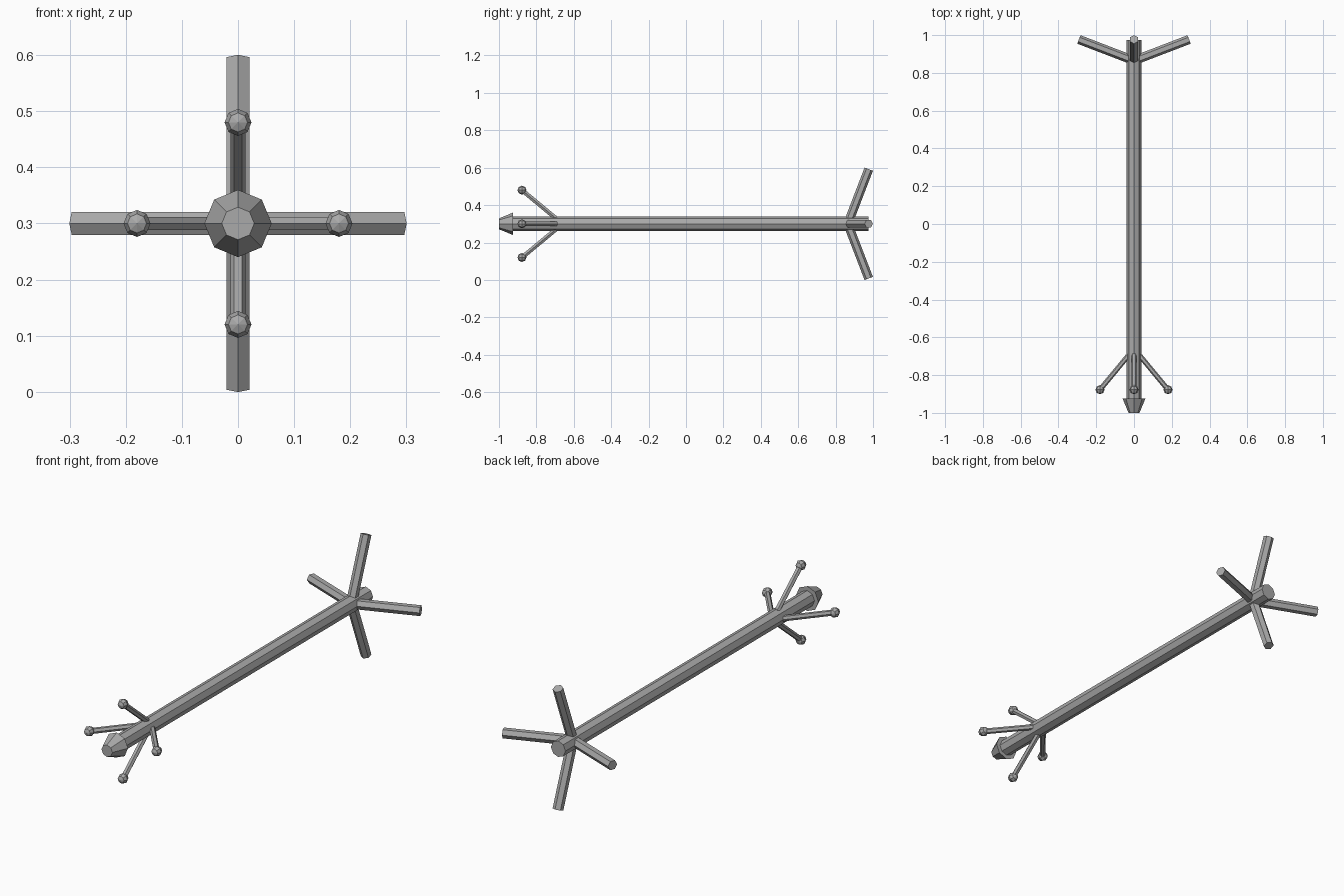
import bpy
import bmesh
from math import cos, sin, pi
from mathutils import Matrix, Vector

old = bpy.data.objects.get("Cube")
if old:
    bpy.data.objects.remove(old, do_unlink=True)

AXIS_Z = 0.3

# Single grey metal
metal = bpy.data.materials.new("grey_metal")
metal.use_nodes = True
GREY = (0.4, 0.4, 0.4, 1)
metal.diffuse_color = GREY
metal.node_tree.nodes["Principled BSDF"].inputs["Base Color"].default_value = GREY


def finish(name, bm):
    bmesh.ops.recalc_face_normals(bm, faces=bm.faces)
    mesh = bpy.data.meshes.new(name)
    bm.to_mesh(mesh)
    bm.free()
    mesh.materials.append(metal)
    obj = bpy.data.objects.new(name, mesh)
    bpy.context.collection.objects.link(obj)


def rod(name, start, end, r1, r2, sides, corner):
    """Flat-sided rod or cone whose first corner points along 'corner'."""
    axis = (end - start).normalized()
    u = (corner - axis * corner.dot(axis)).normalized()
    v = axis.cross(u)
    bm = bmesh.new()
    rings = []
    for centre, r in ((start, r1), (end, r2)):
        angles = [2 * pi * i / sides for i in range(sides)]
        rings.append([bm.verts.new(centre + (u * cos(a) + v * sin(a)) * r) for a in angles])
    for ring in rings:
        bm.faces.new(ring)
    for i in range(sides):
        j = (i + 1) % sides
        bm.faces.new((rings[0][i], rings[0][j], rings[1][j], rings[1][i]))
    finish(name, bm)


def ball(name, centre, radius):
    """Faceted ball with its poles along y."""
    bm = bmesh.new()
    turn = Matrix.Translation(centre) @ Matrix.Rotation(pi / 2, 4, "X")
    bmesh.ops.create_uvsphere(bm, u_segments=8, v_segments=4, radius=radius, matrix=turn)
    finish(name, bm)


def on_axis(y):
    return Vector((0, y, AXIS_Z))


UP, FRONT = Vector((0, 0, 1)), Vector((0, -1, 0))

# Shaft and blunt flared tip
rod("shaft", on_axis(-0.95), on_axis(0.975), 0.039, 0.039, 8, UP)
rod("tip", on_axis(-0.925), on_axis(-1), 0.06, 0.029, 8, UP)

# Four tail struts and four ball-ended prongs around the shaft
sides = {"left": Vector((1, 0, 0)), "right": Vector((-1, 0, 0)),
         "top": UP, "bottom": -UP}
for side, out in sides.items():
    rod(side + "_tail_strut", on_axis(0.865), on_axis(0.977) + out * 0.292,
        0.024, 0.024, 6, FRONT)
    end = on_axis(-0.877) + out * 0.18
    corner = FRONT if out.z == 0 else Vector((1, 0, 0))
    rod(side + "_prong", on_axis(-0.66), end, 0.0135, 0.0135, 6, corner)
    ball(side + "_prong_ball", end, 0.024)
